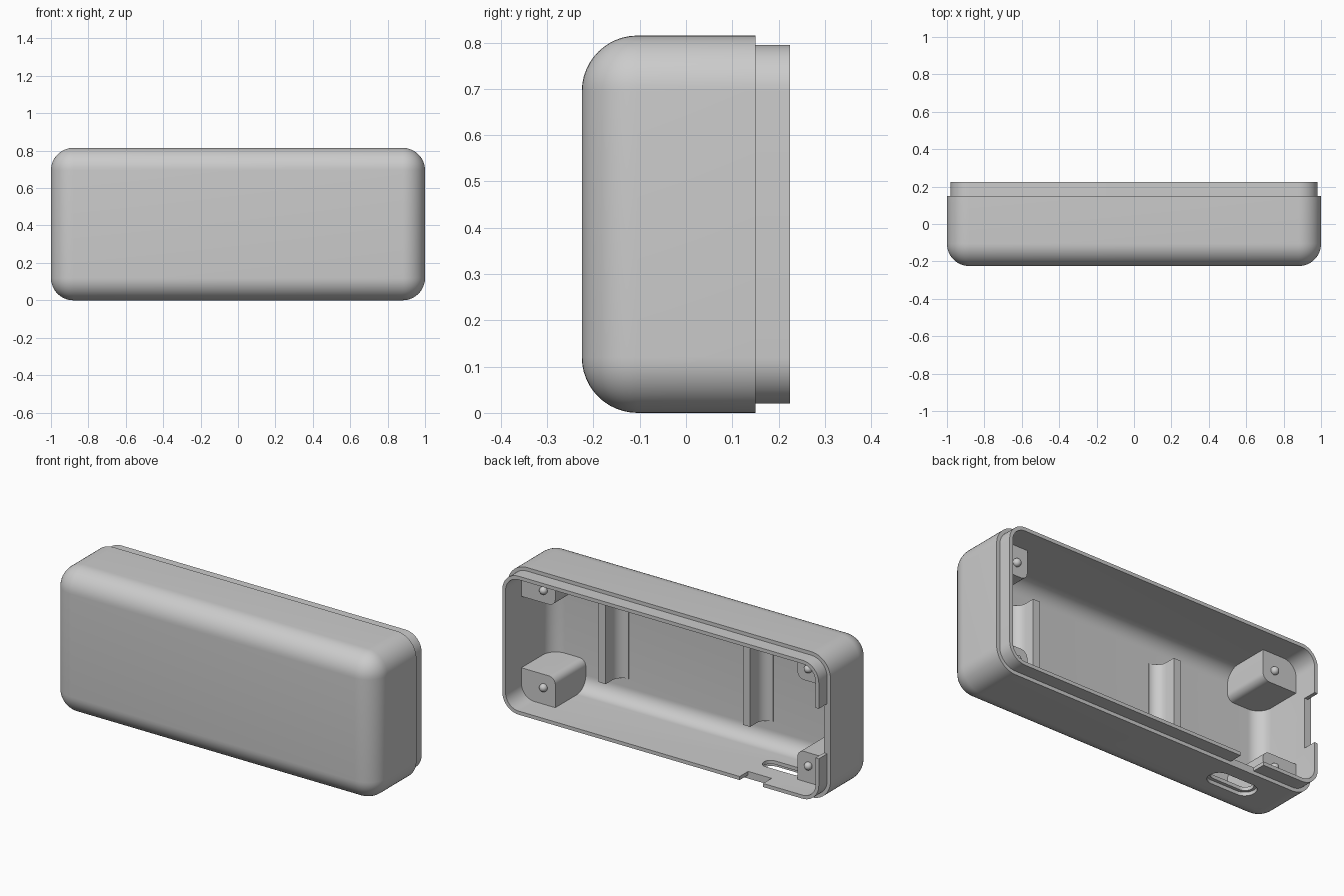
import bpy, bmesh, math

if "Cube" in bpy.data.objects:
    bpy.data.objects.remove(bpy.data.objects["Cube"], do_unlink=True)

gray = bpy.data.materials.new("plain gray plastic")
gray.use_nodes = True
gray.diffuse_color = (0.6, 0.6, 0.6, 1)
gray.node_tree.nodes["Principled BSDF"].inputs["Base Color"].default_value = (0.6, 0.6, 0.6, 1)

H = 0.815      # height
MID = H / 2


def finish(name, bm):
    bmesh.ops.recalc_face_normals(bm, faces=bm.faces[:])
    mesh = bpy.data.meshes.new(name)
    bm.to_mesh(mesh)
    bm.free()
    mesh.materials.append(gray)
    ob = bpy.data.objects.new(name, mesh)
    bpy.context.collection.objects.link(ob)
    return ob


def rounded_box(name, x, y, z, radius=0, rule=None, segments=12):
    """Box between (min, max) pairs; edges whose midpoint and direction pass the rule are rounded."""
    bm = bmesh.new()
    bmesh.ops.create_cube(bm, size=1)
    for v in bm.verts:
        v.co = [lo + (hi - lo) * (c + 0.5) for c, (lo, hi) in zip(v.co, (x, y, z))]
    if radius:
        edges = []
        for e in bm.edges:
            a, b = e.verts
            if rule((a.co + b.co) / 2, (b.co - a.co).normalized()):
                edges.append(e)
        bmesh.ops.bevel(bm, geom=edges, offset=radius, segments=segments,
                        profile=0.5, affect='EDGES', clamp_overlap=True)
    return finish(name, bm)


def tub(name, inset, y0, y1, radius):
    """Box rounded everywhere except around its rear face."""
    return rounded_box(name, (-1 + inset, 1 - inset), (y0, y1), (inset, H - inset), radius,
                       lambda m, d: abs(d.y) > 0.9 or m.y < y1 - 0.001)


def boolean(ob, cutter, operation, keep=False):
    mod = ob.modifiers.new("cut", 'BOOLEAN')
    mod.object, mod.operation, mod.solver = cutter, operation, 'EXACT'
    bpy.context.view_layer.objects.active = ob
    bpy.ops.object.modifier_apply(modifier=mod.name)
    if not keep:
        bpy.data.objects.remove(cutter, do_unlink=True)


def smooth(ob):
    bpy.ops.object.select_all(action='DESELECT')
    ob.select_set(True)
    bpy.context.view_layer.objects.active = ob
    bpy.ops.object.shade_smooth_by_angle(angle=math.radians(30))


# Shell with stepped rear lip, hollowed from behind
along_y = lambda m, d: abs(d.y) > 0.9
shell = tub("case_shell", 0, -0.225, 0.15, 0.12)
lip = rounded_box("lip", (-0.98, 0.98), (0, 0.225), (0.02, H - 0.02), 0.1, along_y)
boolean(shell, lip, 'UNION')
boolean(shell, tub("cavity", 0.04, -0.185, 0.3, 0.08), 'DIFFERENCE')

# Lip notches in the underside and the right end
boolean(shell, rounded_box("notch", (-0.635, -0.49), (0.15, 0.3), (-0.1, 0.1)), 'DIFFERENCE')
boolean(shell, rounded_box("notch", (-1.1, -0.9), (0.15, 0.3), (0.27, 0.55)), 'DIFFERENCE')

# Connector slot through the underside, with a shallow outer recess
along_z = lambda m, d: abs(d.z) > 0.9
for half_x, half_y, top in ((0.14, 0.06, 0.02), (0.125, 0.042, 0.1)):
    slot = rounded_box("slot", (-0.615 - half_x, -0.615 + half_x), (0.01 - half_y, 0.01 + half_y),
                       (-0.1, top), half_y * 0.95, along_z, 8)
    boolean(shell, slot, 'DIFFERENCE')
smooth(shell)

# Corner posts trimmed to the shell, each with a domed pin
core = tub("core", 0.025, -0.205, 0.3, 0.095)
for sx, side in ((1, "left"), (-1, "right")):
    for sz, level in ((1, "upper"), (-1, "lower")):
        xs = sorted((sx * 0.75, sx * 1.1))
        zs = sorted((MID + sz * 0.2, MID + sz * 0.6))
        post = rounded_box(f"{level}_{side}_post", xs, (-0.3, 0.085), zs, 0.04,
                           lambda m, d: abs(d.y) > 0.9 and abs(m.x) < 0.8 and abs(m.z - MID) < 0.25, 8)
        boolean(post, core, 'INTERSECT', keep=True)
        smooth(post)
        bm = bmesh.new()
        bmesh.ops.create_uvsphere(bm, u_segments=20, v_segments=12, radius=0.022)
        pin = finish(f"{level}_{side}_pin", bm)
        pin.location = (sx * 0.82, 0.09, MID + sz * 0.272)
        smooth(pin)
bpy.data.objects.remove(core, do_unlink=True)

# Two upright ribs on the inner front wall, flared at the root
R = 0.06
half = [(0.022 + R, -0.2)]
for i in range(9):
    t = math.radians(90 * i / 8)
    half.append((0.022 + R - R * math.sin(t), -0.183 + R - R * math.cos(t)))
half.append((0.022, -0.065))
outline = half + [(-x, y) for x, y in reversed(half)]
for name, cx in (("left_rib", 0.565), ("right_rib", -0.33)):
    bm = bmesh.new()
    face = bm.faces.new([bm.verts.new((cx + x, y, 0.17)) for x, y in outline])
    up = bmesh.ops.extrude_face_region(bm, geom=[face])["geom"]
    bmesh.ops.translate(bm, vec=(0, 0, 0.46), verts=[g for g in up if isinstance(g, bmesh.types.BMVert)])
    smooth(finish(name, bm))
